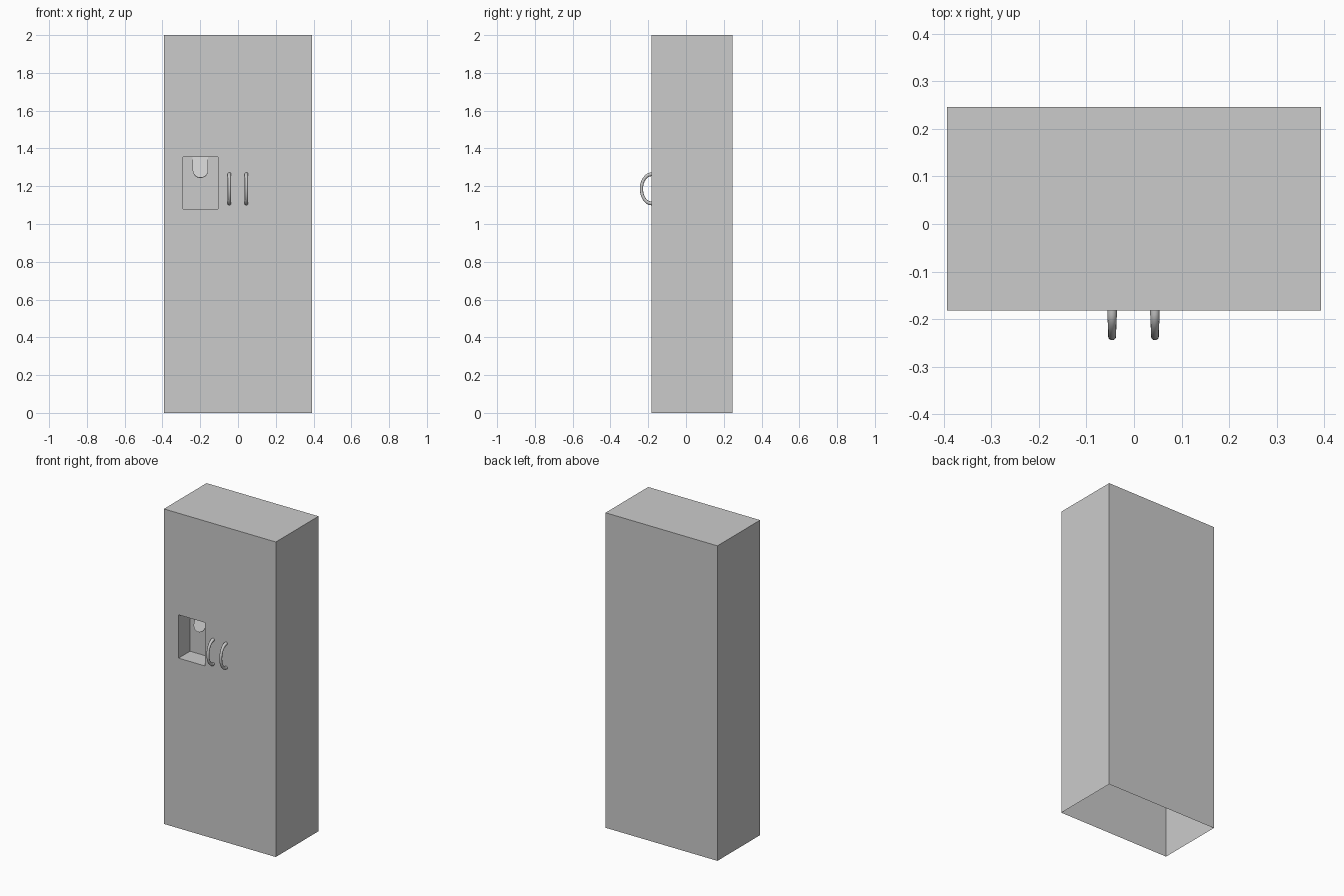
import bpy, bmesh, math
from mathutils import Vector

if "Cube" in bpy.data.objects:
    bpy.data.objects.remove(bpy.data.objects["Cube"], do_unlink=True)

# Single grey finish
grey = bpy.data.materials.new("light_grey")
grey.use_nodes = True
grey.diffuse_color = (0.6, 0.6, 0.6, 1)
grey.node_tree.nodes["Principled BSDF"].inputs["Base Color"].default_value = (0.6, 0.6, 0.6, 1)

WIDTH, HEIGHT = 0.786, 2.0
FRONT, BACK = -0.182, 0.246
NICHE_X, NICHE_Z, NICHE_DEPTH = (-0.29, -0.106), (1.08, 1.355), 0.115


def add_mesh(name, bm):
    mesh = bpy.data.meshes.new(name)
    bm.to_mesh(mesh)
    bm.free()
    obj = bpy.data.objects.new(name, mesh)
    bpy.context.collection.objects.link(obj)
    mesh.materials.append(grey)
    return obj


# Cabinet: a thin shell, open underneath, with a dispenser niche in the front
bm = bmesh.new()
bmesh.ops.create_cube(bm, size=1)
for v in bm.verts:
    v.co = Vector((v.co.x * WIDTH, BACK if v.co.y > 0 else FRONT, (v.co.z + 0.5) * HEIGHT))
bm.normal_update()
bottom = next(f for f in bm.faces if f.normal.z < -0.9)
front = next(f for f in bm.faces if f.normal.y < -0.9)
bmesh.ops.delete(bm, geom=[bottom], context='FACES_ONLY')
bmesh.ops.inset_individual(bm, faces=[front], thickness=0.1)
for v in front.verts:
    v.co.x = NICHE_X[v.co.x > 0]
    v.co.z = NICHE_Z[v.co.z > HEIGHT / 2]
bmesh.ops.inset_individual(bm, faces=[front], thickness=0)
for v in front.verts:
    v.co.y += NICHE_DEPTH
add_mesh("cabinet", bm)

# Dispenser paddle: a round-ended tongue sloping forward from the niche's top rear edge
bm = bmesh.new()
radius, centre_x, length = 0.041, -0.199, 0.11
outline = [(-radius, 0), (radius, 0)]
for i in range(17):
    a = math.pi * i / 16
    outline.append((radius * math.cos(a), -(length - radius) - radius * math.sin(a)))
rear = FRONT + NICHE_DEPTH - 0.002
verts = [bm.verts.new((centre_x + x, rear + z * 0.44, NICHE_Z[1] + z)) for x, z in outline]
bm.faces.new(verts)
bmesh.ops.recalc_face_normals(bm, faces=bm.faces)
if bm.faces[:][0].normal.y > 0:
    bmesh.ops.reverse_faces(bm, faces=bm.faces)
paddle = add_mesh("dispenser_paddle", bm)
solid = paddle.modifiers.new("thickness", 'SOLIDIFY')
solid.thickness = 0.004


# Handles: bowed round bars, slightly wider where they meet the doors
def add_handle(name, x):
    steps, rings = 24, 12
    bm = bmesh.new()
    loops = []
    for i in range(steps + 1):
        t = math.pi * i / steps - math.pi / 2
        centre = Vector((x, FRONT - 0.054 * math.cos(t), 1.186 + 0.077 * math.sin(t)))
        outward = Vector((0, -math.cos(t) / 0.054, math.sin(t) / 0.077)).normalized()
        r = 0.0085 + 0.0015 * abs(math.sin(t)) ** 6
        loop = []
        for j in range(rings):
            a = 2 * math.pi * j / rings
            loop.append(bm.verts.new(centre + outward * r * math.cos(a) + Vector((r * math.sin(a), 0, 0))))
        loops.append(loop)
    for a, b in zip(loops, loops[1:]):
        for j in range(rings):
            k = (j + 1) % rings
            bm.faces.new((a[j], a[k], b[k], b[j]))
    bmesh.ops.recalc_face_normals(bm, faces=bm.faces)
    for f in bm.faces:
        f.smooth = True
    add_mesh(name, bm)


for name, x in (("right_handle", -0.046), ("left_handle", 0.044)):
    add_handle(name, x)
